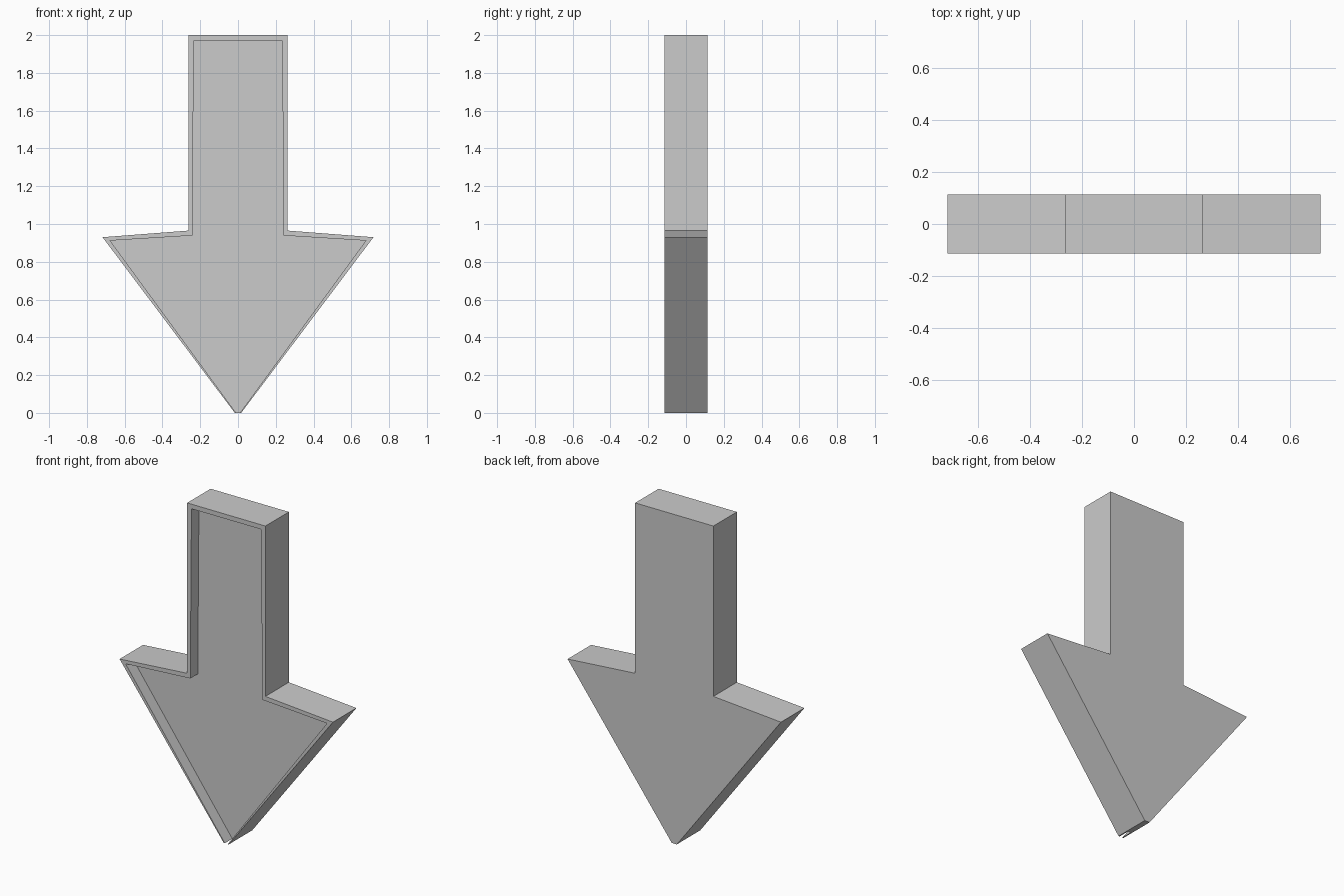
import bpy, bmesh

if "Cube" in bpy.data.objects:
    bpy.data.objects.remove(bpy.data.objects["Cube"])

HALF = 0.1125     # half thickness
RECESS = 0.072    # depth of the front pocket


def prism(name, right_side, y0, y1):
    """Extrude a left-right symmetric x/z profile along y."""
    pts = right_side + [(-x, z) for x, z in reversed(right_side)]
    bm = bmesh.new()
    face = bm.faces.new([bm.verts.new((x, y0, z)) for x, z in pts])
    out = bmesh.ops.extrude_face_region(bm, geom=[face])
    moved = [v for v in out["geom"] if isinstance(v, bmesh.types.BMVert)]
    bmesh.ops.translate(bm, verts=moved, vec=(0, y1 - y0, 0))
    bmesh.ops.recalc_face_normals(bm, faces=bm.faces)
    mesh = bpy.data.meshes.new(name)
    bm.to_mesh(mesh)
    bm.free()
    obj = bpy.data.objects.new(name, mesh)
    bpy.context.collection.objects.link(obj)
    return obj


# Arrow body, pointing down with a blunt tip
arrow = prism("arrow", [(0.017, 0), (0.717, 0.93), (0.263, 0.965), (0.263, 2.0)],
              -HALF, HALF)

# Shallow front pocket, open at the tip
cutter = prism("pocket_cutter",
               [(0.0027, -0.01), (0.677, 0.912), (0.242, 0.939), (0.234, 1.972)],
               -HALF - 0.1, -HALF + RECESS)
cutter.hide_render = True
cutter.hide_set(True)

cut = arrow.modifiers.new("pocket", 'BOOLEAN')
cut.operation = 'DIFFERENCE'
cut.solver = 'EXACT'
cut.object = cutter
